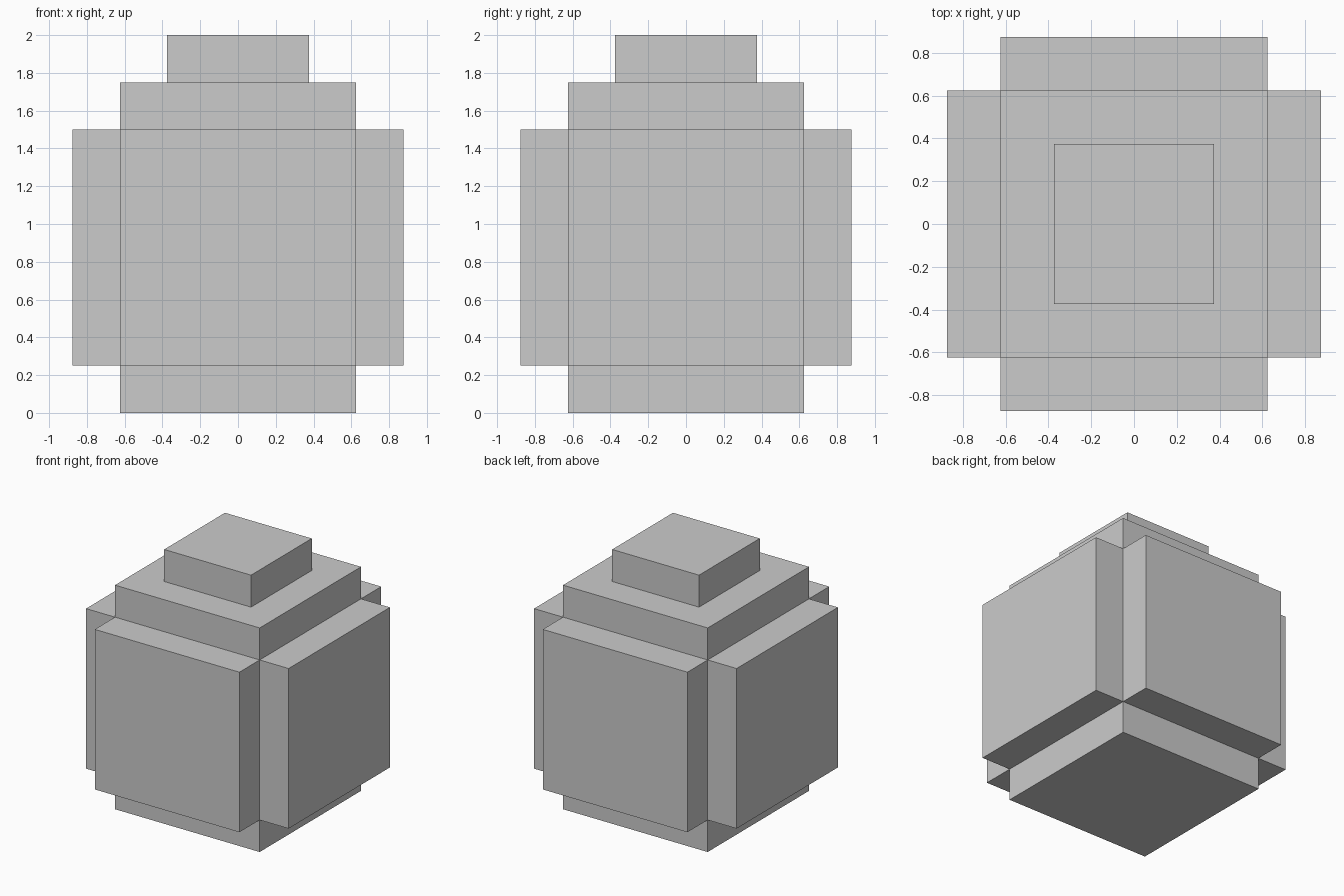
import bpy
import bmesh
from mathutils import Matrix, Vector

if "Cube" in bpy.data.objects:
    bpy.data.objects.remove(bpy.data.objects["Cube"])

STEP = 0.25    # depth of every raised panel
CORE = 1.25    # edge length of the inner cube


def cube_mesh(size, centre):
    bm = bmesh.new()
    bmesh.ops.create_cube(bm, size=1.0)
    bmesh.ops.transform(
        bm, verts=bm.verts,
        matrix=Matrix.Translation(centre) @ Matrix.Diagonal((*size, 1.0)))
    return bm


def add_object(name, bm):
    bmesh.ops.recalc_face_normals(bm, faces=bm.faces)
    mesh = bpy.data.meshes.new(name)
    bm.to_mesh(mesh)
    bm.free()
    obj = bpy.data.objects.new(name, mesh)
    bpy.context.collection.objects.link(obj)
    return obj


# Body: a cube with all six faces pushed outwards as raised panels
body = cube_mesh((CORE, CORE, CORE), Vector((0, 0, STEP + CORE / 2)))
body.normal_update()
panels = bmesh.ops.extrude_discrete_faces(body, faces=body.faces[:])["faces"]
for face in panels:
    face.normal_update()
    bmesh.ops.translate(body, verts=face.verts[:], vec=face.normal * STEP)
add_object("stepped_body", body)

# Cap: small square block on the top panel
cap = cube_mesh((0.75, 0.75, STEP), Vector((0, 0, 2 - STEP / 2)))
add_object("top_cap", cap)
